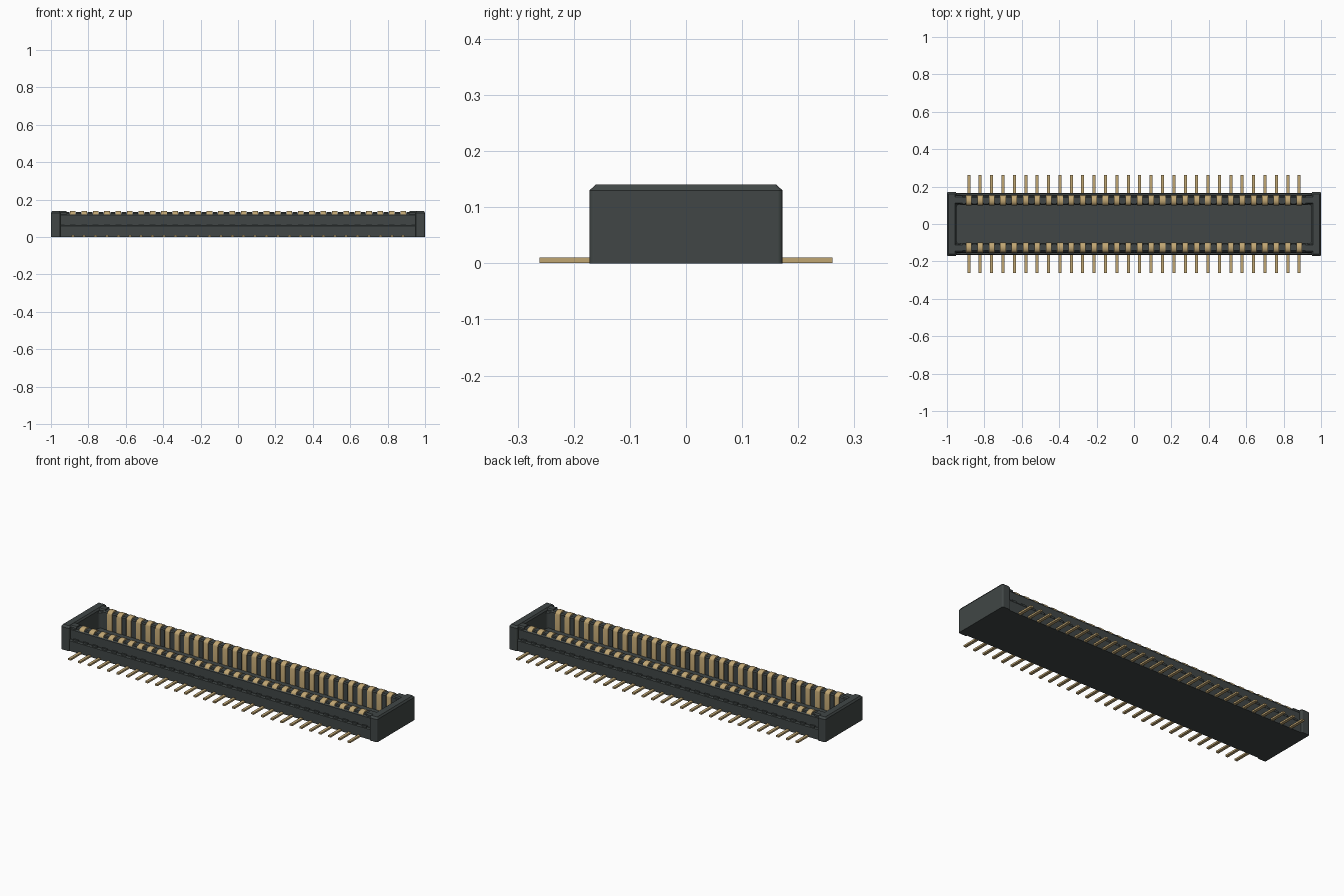
import bpy, bmesh, math
from mathutils import Vector

cube = bpy.data.objects.get("Cube")
if cube:
    bpy.data.objects.remove(cube, do_unlink=True)

PINS, PITCH = 30, 0.0609
PIN_X = [(i - (PINS - 1) / 2) * PITCH for i in range(PINS)]


def material(name, rgb):
    m = bpy.data.materials.new(name)
    m.use_nodes = True
    m.diffuse_color = (*rgb, 1)
    m.node_tree.nodes["Principled BSDF"].inputs["Base Color"].default_value = (*rgb, 1)
    return m


PLASTIC = material("dark grey plastic", (0.052, 0.062, 0.061))
GOLD = material("gold plating", (0.53, 0.38, 0.17))


def finish(bm, name, mat):
    bmesh.ops.recalc_face_normals(bm, faces=bm.faces)
    me = bpy.data.meshes.new(name)
    bm.to_mesh(me)
    bm.free()
    me.materials.append(mat)
    ob = bpy.data.objects.new(name, me)
    bpy.context.collection.objects.link(ob)
    return ob


def rounded_rect(hx, hy, r, n=5):
    """Points of a rounded rectangle, counter-clockwise."""
    pts = []
    for k, (sx, sy) in enumerate(((1, 1), (-1, 1), (-1, -1), (1, -1))):
        for i in range(n):
            a = math.pi / 2 * (k + i / (n - 1))
            pts.append((sx * (hx - r) + r * math.cos(a), sy * (hy - r) + r * math.sin(a)))
    return pts


def loft(bm, loops, cx=0):
    """Join (outline, z) loops with quads and cap both ends."""
    rings = [[bm.verts.new((x + cx, y, z)) for x, y in pts] for pts, z in loops]
    for a, b in zip(rings, rings[1:]):
        for i in range(len(a)):
            j = (i + 1) % len(a)
            bm.faces.new((a[i], a[j], b[j], b[i]))
    bm.faces.new(rings[0][::-1])
    bm.faces.new(rings[-1])


def extrude_profile(bm, yz, x, width, side):
    """Extrude a y-z profile along x; side = -1 mirrors it to the front."""
    a = [bm.verts.new((x - width / 2, side * y, z)) for y, z in yz]
    b = [bm.verts.new((x + width / 2, side * y, z)) for y, z in yz]
    for i in range(len(yz)):
        j = (i + 1) % len(yz)
        bm.faces.new((a[i], a[j], b[j], b[i]))
    bm.faces.new(a[::-1])
    bm.faces.new(b)


def box_yz(y0, y1, z0, z1):
    return [(y0, z0), (y1, z0), (y1, z1), (y0, z1)]


# Tray: side walls and sunken floor with rounded corners
bm = bmesh.new()
loft(bm, [(rounded_rect(0.97, 0.155, 0.004), 0.0),
          (rounded_rect(0.97, 0.155, 0.004), 0.118),
          (rounded_rect(0.965, 0.149, 0.004), 0.126),
          (rounded_rect(0.955, 0.112, 0.024), 0.126),
          (rounded_rect(0.95, 0.105, 0.02), 0.118),
          (rounded_rect(0.95, 0.105, 0.02), 0.03)])
finish(bm, "tray", PLASTIC)

# End walls with rounded upright edges and a chamfered top
for side, label in ((1, "left"), (-1, "right")):
    bm = bmesh.new()
    loft(bm, [(rounded_rect(0.025, 0.172, 0.008), 0.0),
              (rounded_rect(0.025, 0.172, 0.008), 0.13),
              (rounded_rect(0.018, 0.161, 0.004), 0.14)], side * 0.975)
    # Short corner returns that run from the end wall to the first contact
    for s in (1, -1):
        extrude_profile(bm, [(0.106, 0.03), (0.152, 0.03), (0.152, 0.132),
                             (0.145, 0.139), (0.112, 0.139), (0.106, 0.132)],
                        side * 0.94, 0.044, s)
    finish(bm, label + "_end_wall", PLASTIC)

for side, label in ((1, "back"), (-1, "front")):
    # Lower outer ledge with a sloped lip
    bm = bmesh.new()
    extrude_profile(bm, [(0.14, 0), (0.165, 0), (0.165, 0.058), (0.16, 0.065), (0.14, 0.065)],
                    0, 1.92, side)
    finish(bm, label + "_ledge", PLASTIC)

    # Small teeth along the ledge and partitions between the contacts
    bm = bmesh.new()
    for i in range(PINS + 1):
        x = (i - PINS / 2) * PITCH
        extrude_profile(bm, box_yz(0.15, 0.163, 0.05, 0.071), x, 0.03, side)
        extrude_profile(bm, [(0.102, 0.03), (0.146, 0.03), (0.146, 0.128), (0.142, 0.133),
                             (0.108, 0.133), (0.102, 0.127)], x, 0.026, side)
    finish(bm, label + "_partitions", PLASTIC)

    # Solder legs lying flat at the foot of the wall
    bm = bmesh.new()
    for x in PIN_X:
        extrude_profile(bm, box_yz(0.12, 0.261, 0.0005, 0.01), x, 0.016, side)
    finish(bm, label + "_solder_legs", GOLD)

    # Contacts hooked over the wall: inner face, rounded crown, outer lip
    crown = [(0.126 + 0.026 * math.cos(a), 0.122 + 0.018 * math.sin(a))
             for a in (math.pi * k / 8 for k in range(9))]
    bm = bmesh.new()
    for x in PIN_X:
        extrude_profile(bm, [(0.10, 0.025), (0.152, 0.025)] + crown, x, 0.03, side)
    ob = finish(bm, label + "_contacts", GOLD)
    bpy.ops.object.select_all(action='DESELECT')
    ob.select_set(True)
    bpy.context.view_layer.objects.active = ob
    bpy.ops.object.shade_smooth_by_angle(angle=math.radians(35))
